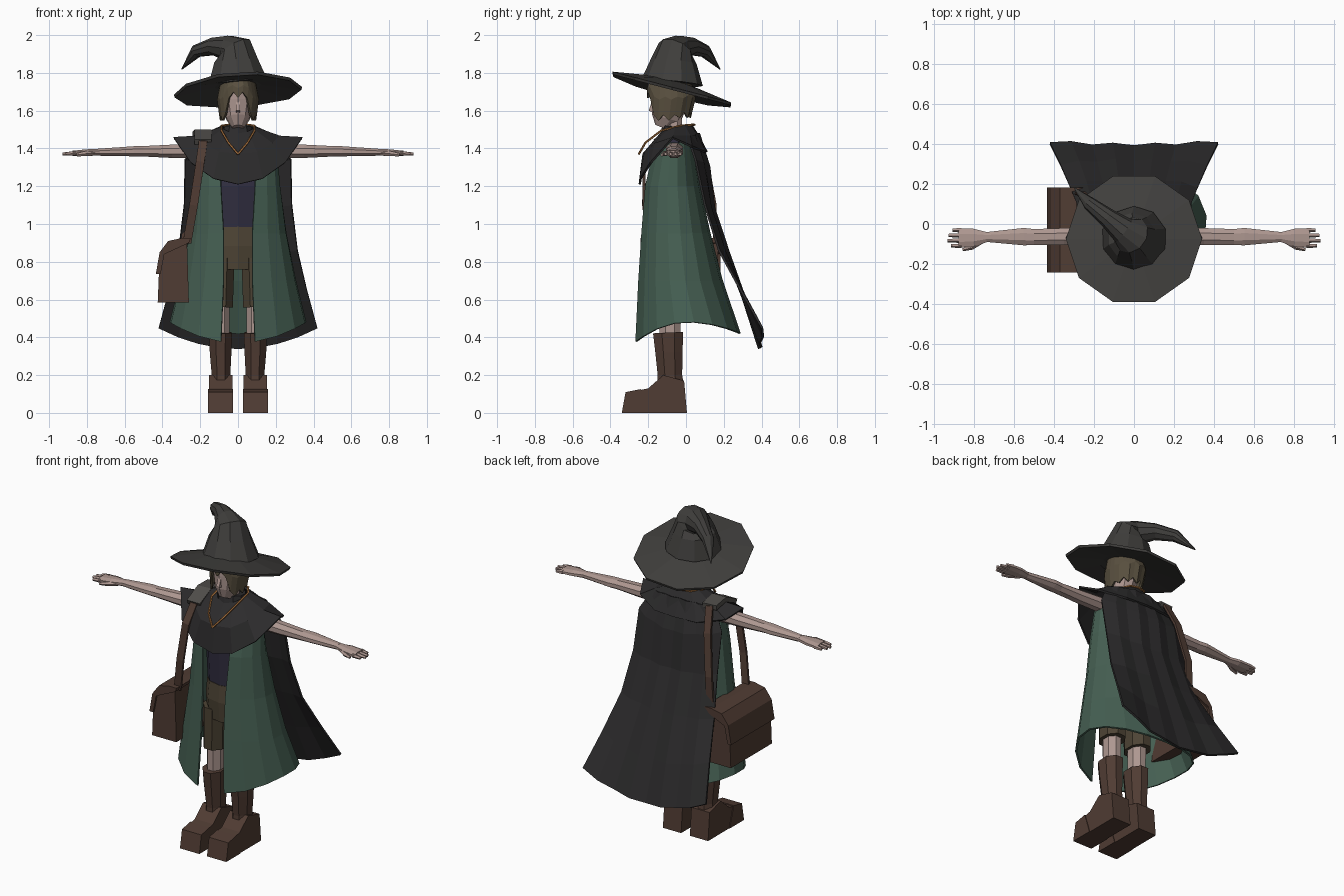
import bpy, bmesh
from math import sin, cos, pi
from mathutils import Vector

if "Cube" in bpy.data.objects:
    bpy.data.objects.remove(bpy.data.objects["Cube"])

COLORS = {
    "hat": (.05, .048, .045), "black": (.025, .024, .025), "green": (.06, .115, .085),
    "skin": (.42, .31, .28), "leather": (.08, .045, .033), "navy": (.03, .027, .05),
    "brown": (.075, .057, .035), "hair": (.1, .08, .05), "gold": (.4, .17, .05),
    "gem": (.05, .2, .06), "pad": (.08, .075, .068)}


def material(key):
    m = bpy.data.materials.get(key) or bpy.data.materials.new(key)
    m.diffuse_color = (*COLORS[key], 1)
    m.use_nodes = True
    m.node_tree.nodes["Principled BSDF"].inputs["Base Color"].default_value = m.diffuse_color
    return m


def make(name, verts, faces, color, mirror=False, thick=0):
    me = bpy.data.meshes.new(name)
    me.from_pydata([tuple(v) for v in verts], [], faces)
    if not thick:
        bm = bmesh.new()
        bm.from_mesh(me)
        bmesh.ops.recalc_face_normals(bm, faces=bm.faces)
        bm.to_mesh(me)
        bm.free()
    me.materials.append(material(color))
    ob = bpy.data.objects.new(name, me)
    bpy.context.collection.objects.link(ob)
    if mirror:
        ob.modifiers.new("mirror", 'MIRROR')
    if thick:
        s = ob.modifiers.new("thickness", 'SOLIDIFY')
        s.thickness, s.offset = thick, 0
    return ob


def loft(name, rows, color, closed=False, caps=False, **kw):
    n = len(rows[0])
    faces = []
    for i in range(len(rows) - 1):
        for j in range(n if closed else n - 1):
            k = (j + 1) % n
            faces.append((i * n + j, i * n + k, (i + 1) * n + k, (i + 1) * n + j))
    if caps:
        faces += [tuple(range(n)), tuple(range((len(rows) - 1) * n, len(rows) * n))]
    return make(name, [v for r in rows for v in r], faces, color, **kw)


def tube(name, pts, n, color, phase=.5, **kw):
    # Swept elliptical tube; each point is x, y, z, radius, optional second radius
    c = [Vector(p[:3]) for p in pts]
    tan = [(c[min(i + 1, len(c) - 1)] - c[max(i - 1, 0)]).normalized() for i in range(len(c))]
    u = Vector((1, 0, 0)) if abs(tan[0].z) > .7 else Vector((0, 1, 0))
    u = (u - tan[0] * u.dot(tan[0])).normalized()
    rows = []
    for i, p in enumerate(pts):
        if i:
            u = tan[i - 1].rotation_difference(tan[i]) @ u
        v = tan[i].cross(u)
        rows.append([c[i] + u * p[3] * cos(2 * pi * (j + phase) / n)
                     + v * p[-1] * sin(2 * pi * (j + phase) / n) for j in range(n)])
    return loft(name, rows, color, closed=True, caps=True, **kw)


def extrude(name, profile, axis, a, b, color, **kw):
    # Prism: 2D profile pushed along x or y
    put = (lambda p, t: (t, p[0], p[1])) if axis == 'x' else (lambda p, t: (p[0], t, p[1]))
    return loft(name, [[put(p, t) for p in profile] for t in (a, b)], color,
                closed=True, caps=True, **kw)


def ribbon(name, pts, width, thick, color):
    c = [Vector(p) for p in pts]
    rows = []
    for i, p in enumerate(c):
        t = (c[min(i + 1, len(c) - 1)] - c[max(i - 1, 0)]).normalized()
        w = Vector((1, 0, 0))
        w = (w - t * w.dot(t)).normalized() * width / 2
        h = t.cross(w).normalized() * thick / 2
        rows.append([p + w + h, p - w + h, p - w - h, p + w - h])
    return loft(name, rows, color, closed=True, caps=True)


def arc(w, front, back, t0, n, zfun):
    # Half outline from the front edge round to the centre of the back
    cy, d = (front + back) / 2, (back - front) / 2
    ts = [t0 + (pi - t0) * i / n for i in range(n + 1)]
    return [(w * sin(t) if t < pi - .001 else 0, cy - d * cos(t), zfun(t, i)) for i, t in enumerate(ts)]


# Hat: tilted brim and bent cone
def brim_ring(r, lift):
    pts = []
    for j in range(10):
        a = 2 * pi * (j + .5) / 10 + pi / 10
        x, y = r * 1.03 * cos(a), -.075 + r * sin(a)
        pts.append((x, y, 1.725 - .26 * (y + .075) + .06 * x + lift - .06 * abs(x) * (r > .2)))
    return pts


loft("hat_brim", [brim_ring(.12, .03), brim_ring(.33, 0), brim_ring(.325, -.015), brim_ring(.12, .005)],
     "hat", closed=True, caps=True)
tube("hat_cone", [(0, -.075, 1.745, .165), (-.01, -.065, 1.86, .122), (-.015, -.055, 1.925, .095),
                  (-.05, -.035, 1.93, .07), (-.13, .03, 1.94, .048), (-.22, .1, 1.915, .035),
                  (-.297, .18, 1.82, .003)], 10, "hat")

# Head, neck and hair
tube("head", [(0, -.125, 1.51, .032, .04), (0, -.105, 1.56, .066, .078), (0, -.085, 1.65, .085, .1),
              (0, -.08, 1.76, .085, .1)], 10, "skin")
extrude("nose", [(-.18, 1.65), (-.198, 1.6), (-.175, 1.59)], 'x', -.01, .01, "skin")
tube("neck", [(0, -.06, 1.42, .05), (0, -.065, 1.57, .045)], 8, "skin")


def hair_hem(t, i):
    base = 1.68 if t < .75 else (1.56 if t < 1.9 else 1.575)
    return base + (.018 if i % 2 else -.012)


loft("hair", [arc(.085, -.18, .02, 0, 12, lambda t, i: 1.77),
              arc(.105, -.2, .045, 0, 12, lambda t, i: .5 * 1.77 + .5 * hair_hem(t, i)),
              arc(.09, -.2, .02, 0, 12, hair_hem)], "hair", mirror=True, thick=.012)

# Arms and hands
tube("arm", [(.15, -.06, 1.39, .05, .045), (.35, -.063, 1.385, .046, .038), (.5, -.065, 1.385, .043, .03),
             (.55, -.063, 1.385, .047, .029), (.74, -.065, 1.38, .026, .02)], 8, "skin", mirror=True)
tube("palm", [(.73, -.065, 1.38, .026, .019), (.8, -.068, 1.378, .048, .019),
              (.875, -.07, 1.374, .052, .015)], 8, "skin", mirror=True)
for k, tip in enumerate((.912, .93, .925, .905)):
    y = -.108 + .026 * k
    tube("finger", [(.86, y, 1.374, .013, .013), (tip, y, 1.37, .009, .009)], 5, "skin", mirror=True)
tube("thumb", [(.76, -.085, 1.376, .014), (.81, -.115, 1.372, .014), (.855, -.128, 1.366, .008)],
     5, "skin", mirror=True)

# Torso, shorts and legs
tube("shirt", [(0, -.07, .94, .14, .105), (0, -.075, 1.2, .15, .11), (0, -.065, 1.4, .17, .08),
               (0, -.06, 1.47, .07, .06)], 10, "navy")
tube("shorts_waist", [(0, -.075, .76, .14, .105), (0, -.075, .88, .15, .115), (0, -.07, .98, .143, .11)],
     10, "brown")
tube("shorts_leg", [(.085, -.08, .82, .072, .1), (.092, -.08, .56, .07, .09)], 8, "brown", mirror=True)
tube("leg", [(.09, -.085, .62, .05, .065), (.09, -.085, .38, .048, .06)], 8, "skin", mirror=True)

# Boots
tube("boot_shaft", [(.092, -.095, .425, .066, .086), (.092, -.09, .32, .062, .078),
                    (.09, -.085, .2, .053, .07), (.092, -.08, .1, .06, .08)], 8, "leather", mirror=True)
extrude("boot_foot", [(-.335, 0), (-.315, .105), (-.2, .13), (-.12, .2), (-.01, .17), (.005, 0)],
        'x', .03, .154, "leather", mirror=True)
extrude("boot_toe_cap", [(-.34, 0), (-.32, .11), (-.24, .126), (-.2, 0)], 'x', .026, .158,
        "leather", mirror=True)

# Long open coat with an arched hem
coat = []
for w, f, b, t0, z in [(.2, -.17, .03, .5, 1.43), (.22, -.225, .07, .42, 1.2), (.255, -.24, .125, .3, .95),
                       (.305, -.255, .19, .25, .7)]:
    coat.append(arc(w, f, b, t0, 8, lambda t, i, z=z: z))
coat.append(arc(.36, -.272, .285, .25, 8,
                lambda t, i: .48 - (.11 if t < pi / 2 else .06) * cos(t) ** 2))
loft("coat", coat, "green", mirror=True, thick=.01)

# Shoulder capelet, half outlines from front to back
capelet = [
    [(0, -.135, 1.475), (.05, -.12, 1.485), (.08, -.085, 1.5), (.085, -.055, 1.51), (.075, -.01, 1.52),
     (.045, .02, 1.52), (0, .03, 1.52)],
    [(0, -.225, 1.37), (.1, -.215, 1.38), (.18, -.16, 1.425), (.22, -.065, 1.462), (.2, .02, 1.465),
     (.1, .06, 1.465), (0, .065, 1.465)],
    [(0, -.245, 1.21), (.13, -.24, 1.24), (.25, -.185, 1.325), (.34, -.07, 1.455), (.29, .03, 1.41),
     (.14, .1, 1.38), (0, .11, 1.38)]]
loft("capelet", capelet, "black", mirror=True, thick=.012)
tube("collar", [(0, -.055, 1.46, .09, .085), (0, -.05, 1.515, .075, .075)], 10, "black")

# Back cape: width, centre y, edge y, centre z, edge z
cape = []
for w, yc, ye, zc, ze in [(.21, .06, .01, 1.48, 1.46), (.28, .115, .05, 1.3, 1.34), (.285, .14, .1, 1.08, 1.1),
                          (.315, .22, .175, .84, .86), (.365, .31, .29, .58, .65), (.42, .387, .403, .34, .45)]:
    cape.append([(w * u, yc + (ye - yc) * u ** 2 + (.012 if k % 2 else 0), zc + (ze - zc) * u ** 2)
                 for k, u in enumerate((0, .25, .5, .75, 1))])
loft("cape", cape, "black", mirror=True, thick=.012)

# Necklace
tube("necklace", [(0, -.25, 1.37, .006), (.05, -.215, 1.43, .006), (.088, -.13, 1.495, .006),
                  (.088, -.03, 1.52, .006), (.05, .03, 1.525, .006), (0, .045, 1.525, .006)],
     5, "gold", mirror=True)
tube("pendant_setting", [(0, -.235, 1.36, .028), (0, -.252, 1.36, .028)], 8, "gold")
tube("pendant_gem", [(0, -.25, 1.36, .022), (0, -.268, 1.36, .012)], 8, "gem")

# Satchel with flap, strap and shoulder pad
extrude("bag", [(-.26, .585), (-.425, .585), (-.415, .83), (-.37, .9), (-.27, .915)], 'y', -.23, .17, "leather")
extrude("bag_flap", [(-.25, .925), (-.3, .925), (-.37, .91), (-.415, .85), (-.435, .735), (-.41, .735),
                     (-.39, .84), (-.26, .9)], 'y', -.242, .182, "leather")
strap = [(-.27, -.2, .9), (-.235, -.225, 1.1), (-.2, -.22, 1.33), (-.185, -.165, 1.435), (-.185, -.06, 1.485),
         (-.195, .05, 1.475), (-.225, .11, 1.34), (-.265, .155, 1.1), (-.275, .15, .9)]
ribbon("bag_strap", strap, .045, .014, "leather")
ribbon("shoulder_pad", strap[3:6], .09, .03, "pad")
